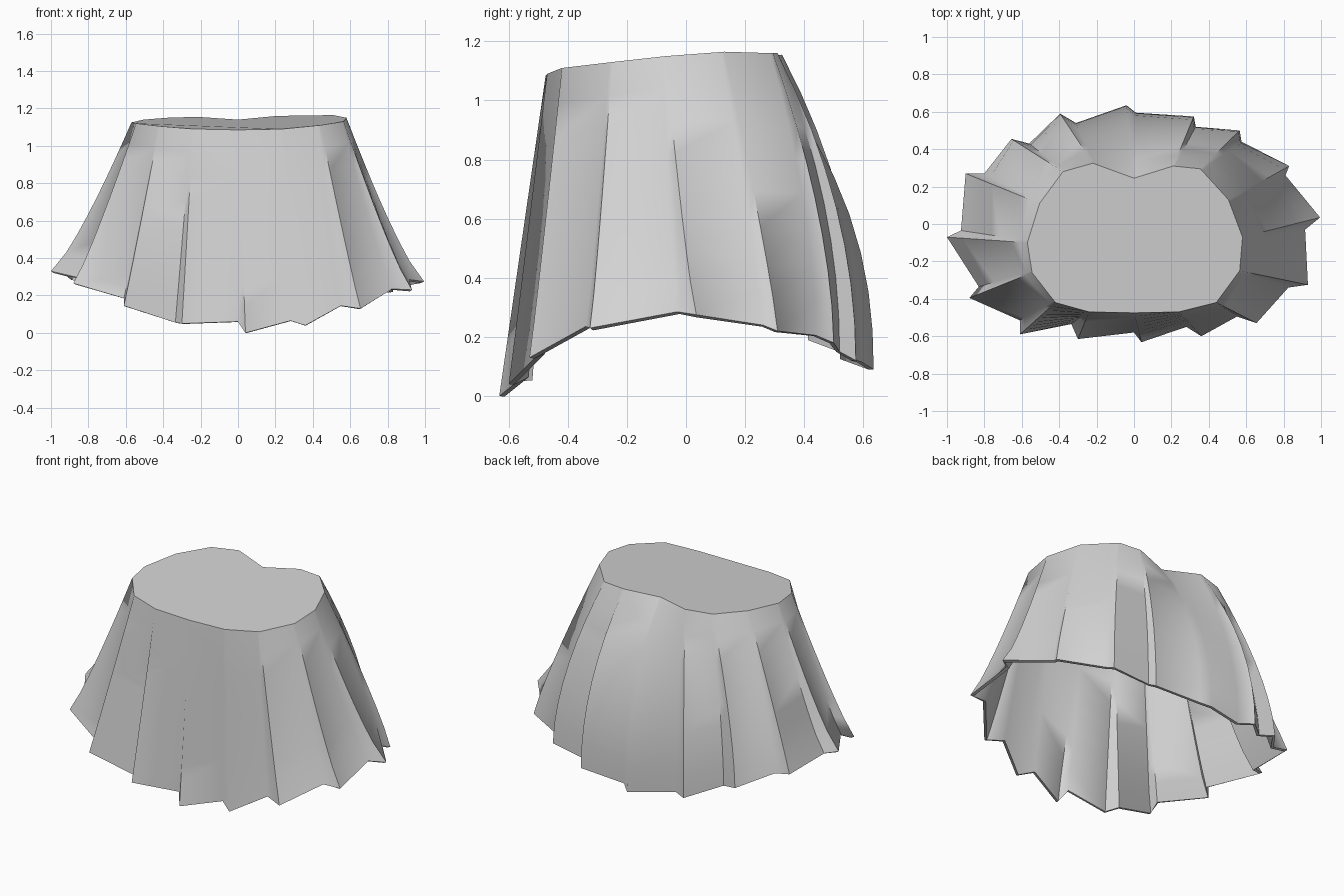
import bpy, bmesh, math
from mathutils import Vector

if "Cube" in bpy.data.objects:
    bpy.data.objects.remove(bpy.data.objects["Cube"])

# One plain cloth material
cloth = bpy.data.materials.new("light grey cloth")
cloth.use_nodes = True
cloth.diffuse_color = (0.65, 0.65, 0.65, 1)
cloth.node_tree.nodes["Principled BSDF"].inputs["Base Color"].default_value = (0.65, 0.65, 0.65, 1)

# Waist outline, clockwise from the back centre
waist = [(0, .245, 1.14), (.21, .31, 1.16), (.355, .295, 1.16), (.505, .13, 1.165),
         (.58, -.07, 1.15), (.565, -.25, 1.13), (.44, -.42, 1.11), (.24, -.47, 1.09),
         (0, -.475, 1.085), (-.24, -.47, 1.09), (-.42, -.42, 1.105), (-.545, -.26, 1.12),
         (-.57, -.10, 1.125), (-.505, .11, 1.14), (-.38, .28, 1.15), (-.22, .325, 1.155)]
# Outer fold of each pleat at the hem
tips = [(-.04, .635, .09), (.32, .575, .12), (.565, .50, .18), (.83, .31, .22),
        (.995, .035, .275), (.93, -.325, .23), (.655, -.53, .13), (.36, -.60, .04),
        (.04, -.632, 0), (-.30, -.615, .05), (-.61, -.59, .145), (-.88, -.395, .265),
        (-1, -.07, .33), (-.90, .27, .29), (-.655, .455, .21), (-.395, .59, .13)]
# Inner fold that follows each outer fold
folds = [(.01, .595, .115), (.33, .52, .15), (.575, .44, .205), (.81, .26, .24),
         (.915, -.03, .285), (.825, -.34, .235), (.55, -.495, .145), (.28, -.55, .065),
         (0, -.58, .06), (-.335, -.535, .055), (-.61, -.515, .185), (-.83, -.335, .29),
         (-.925, -.035, .31), (-.80, .27, .27), (-.56, .43, .19), (-.31, .54, .125)]
ROWS = 8


def cloth_point(top, hem, power, t):
    """Point on the curve from waist to hem."""
    p = top.lerp(hem, 1 - (1 - t) ** power)
    p.z = top.z + (hem.z - top.z) * t
    return p


# Waist point, hem point and curvature around the skirt; the back bulges, the sides flare
columns = []
for i, tip in enumerate(tips):
    a, b = Vector(waist[i]), Vector(waist[(i + 1) % len(waist)])
    ny = tip[1] / .635
    power = .8 + (1.45 if ny > 0 else .2) * ny * ny
    columns += [(a, Vector(tip), power), (a.lerp(b, .05), Vector(folds[i]), power)]

bm = bmesh.new()
rings = [[bm.verts.new(cloth_point(*c, r / ROWS)) for c in columns]
         for r in range(ROWS + 1)]
n = len(columns)
for upper, lower in zip(rings, rings[1:]):
    for i in range(n):
        j = (i + 1) % n
        bm.faces.new((upper[i], upper[j], lower[j], lower[i]))
bm.faces.new(rings[0])  # closed waist
bmesh.ops.recalc_face_normals(bm, faces=bm.faces)

mesh = bpy.data.meshes.new("pleated_skirt")
bm.to_mesh(mesh)
bm.free()
skirt = bpy.data.objects.new("pleated_skirt", mesh)
bpy.context.collection.objects.link(skirt)
mesh.materials.append(cloth)
bpy.context.view_layer.objects.active = skirt
skirt.select_set(True)

# Cloth thickness, inwards
solid = skirt.modifiers.new("cloth_thickness", 'SOLIDIFY')
solid.thickness = .018
solid.offset = -1
bpy.ops.object.modifier_apply(modifier=solid.name)

# Smooth cloth with a crisp hem and waist
bpy.ops.object.shade_smooth_by_angle(angle=math.radians(58))
